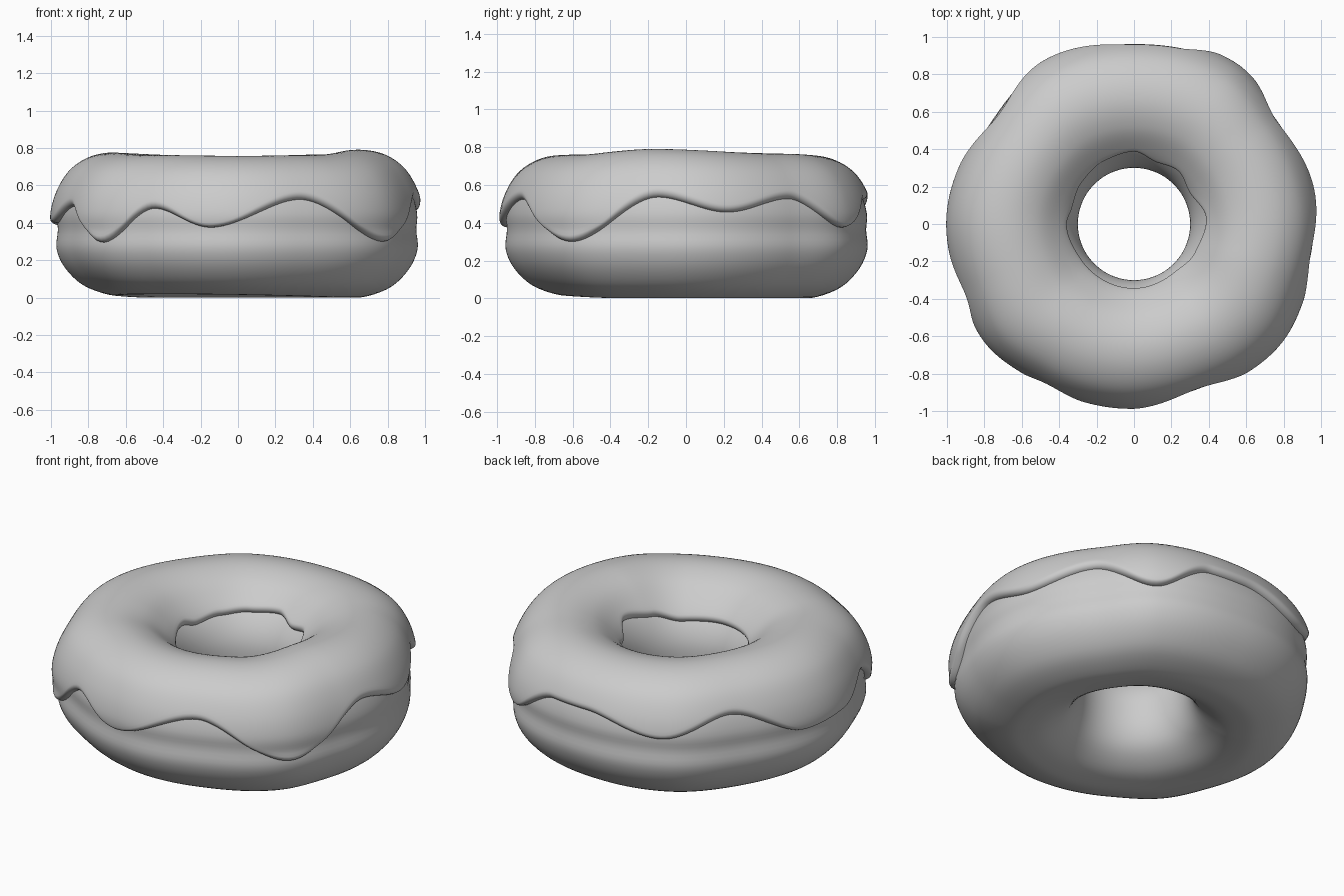
import bpy, bmesh, math

if "Cube" in bpy.data.objects:
    bpy.data.objects.remove(bpy.data.objects["Cube"])

# Dough cross-section (radius, height), closed, starting at the hole wall
PROFILE = [(.30, .36), (.315, .22), (.37, .11), (.48, .03), (.60, .003), (.70, .008),
           (.83, .06), (.925, .155), (.97, .26), (.963, .36), (.967, .45), (.935, .56),
           (.87, .66), (.77, .722), (.65, .738), (.53, .705), (.43, .63), (.36, .55), (.315, .46)]

# Variation around the ring: (degrees, value)
RADIUS = [(0, .99), (36, .97), (58, 1.015), (90, .99), (120, 1.0), (146, .965), (180, 1.0),
          (200, .99), (219, 1.015), (240, .985), (265, .985), (290, .973), (321, 1.01), (342, .985)]
TOP = [(45, .765), (90, .755), (180, .775), (225, .762), (270, .757), (305, .76), (345, .79)]
DRIP = [(13, .455), (36, .53), (57, .375), (76, .53), (90, .53), (117, .44), (140, .55), (168, .385),
        (185, .40), (204, .49), (223, .295), (242, .48), (261, .375), (291, .53), (322, .30), (351, .53)]
HOLE_EDGE = [(5, .60), (30, .55), (50, .58), (70, .56), (90, .60), (115, .585), (140, .57),
             (165, .55), (180, .57), (215, .545), (270, .55), (310, .54), (335, .57)]
THICK = .036
STEPS = 240
SUB = 24


def around(knots, deg):
    """Smooth periodic interpolation between knots."""
    ring = [(knots[-1][0] - 360, knots[-1][1])] + knots + [(knots[0][0] + 360, knots[0][1])]
    for (a, va), (b, vb) in zip(ring, ring[1:]):
        if a <= deg <= b:
            t = (deg - a) / (b - a)
            return va + (vb - va) * t * t * (3 - 2 * t)


def catmull(points):
    out, n = [], len(points)
    for i in range(n):
        p = [points[(i + k - 1) % n] for k in range(4)]
        for s in range(SUB):
            t = s / SUB
            out.append(tuple(.5 * (2 * b + (c - a) * t + (2 * a - 5 * b + 4 * c - d) * t * t
                                   + (3 * b - a - 3 * c + d) * t ** 3) for a, b, c, d in zip(*p)))
    return out


CURVE = catmull(PROFILE)
N = len(CURVE)


def sample(t, offset=0):
    """Point on the cross-section at index t, pushed outward by offset."""
    i = int(t)
    f = t - i
    a, b = CURVE[i % N], CURVE[(i + 1) % N]
    p, q = CURVE[(i - 6) % N], CURVE[(i + 7) % N]
    dx, dz = q[0] - p[0], q[1] - p[1]
    k = offset / math.hypot(dx, dz)
    return a[0] + (b[0] - a[0]) * f + dz * k, a[1] + (b[1] - a[1]) * f - dx * k


def place(r, z, deg):
    """Warp a cross-section point into the uneven ring."""
    w = max(0, (r - .32) / .68)
    r += (around(RADIUS, deg) - 1) * w
    z += (around(TOP, deg) - .774) * max(0, min(1, (z - .4) / .35))
    z += .018 * max(0, math.cos(math.radians(deg - 235))) * max(0, 1 - z / .25)
    a = math.radians(deg)
    return r * math.cos(a), r * math.sin(a), z


def loft(name, section):
    """Join closed sections around the ring into one mesh."""
    bm = bmesh.new()
    rows = []
    for j in range(STEPS):
        deg = 360 * j / STEPS
        rows.append([bm.verts.new(place(r, z, deg)) for r, z in section(deg)])
    for j in range(STEPS):
        a, b = rows[j], rows[(j + 1) % STEPS]
        for i in range(len(a)):
            k = (i + 1) % len(a)
            bm.faces.new((a[i], a[k], b[k], b[i]))
    bmesh.ops.recalc_face_normals(bm, faces=bm.faces)
    mesh = bpy.data.meshes.new(name)
    bm.to_mesh(mesh)
    bm.free()
    mesh.shade_smooth()
    obj = bpy.data.objects.new(name, mesh)
    bpy.context.collection.objects.link(obj)
    return obj


def crossing(start, end, z):
    """Index where the curve first reaches height z between two profile points."""
    for i in range(start * SUB, end * SUB):
        z0, z1 = CURVE[i % N][1], CURVE[(i + 1) % N][1]
        if (z0 - z) * (z1 - z) <= 0 and z0 != z1:
            return i + (z - z0) / (z1 - z0)


def icing_section(deg):
    t0 = crossing(8, 13, around(DRIP, deg))
    t1 = crossing(15, 19, around(HOLE_EDGE, deg))
    points, lip = [], 7.0
    # Rounded lip, even top, rounded lip
    ease = [1 - math.cos(math.pi / 2 * i / 6) for i in range(6)]
    ts = [t0 + lip * e for e in ease]
    ts += [t0 + lip + (t1 - t0 - 2 * lip) * i / 40 for i in range(41)]
    ts += [t1 - lip * e for e in reversed(ease)]
    for t in ts:
        d = min(1, min(t - t0, t1 - t) / lip)
        points.append(sample(t, THICK * math.sqrt(max(0, 1 - (1 - d) ** 2))))
    # Underside sunk just into the dough
    points += [sample(t1 + (t0 - t1) * i / 24, -.008) for i in range(25)]
    return points


# Dough ring
loft("dough", lambda deg: [sample(t) for t in range(0, N, 6)])

# Icing shell with drips
loft("icing", icing_section)
